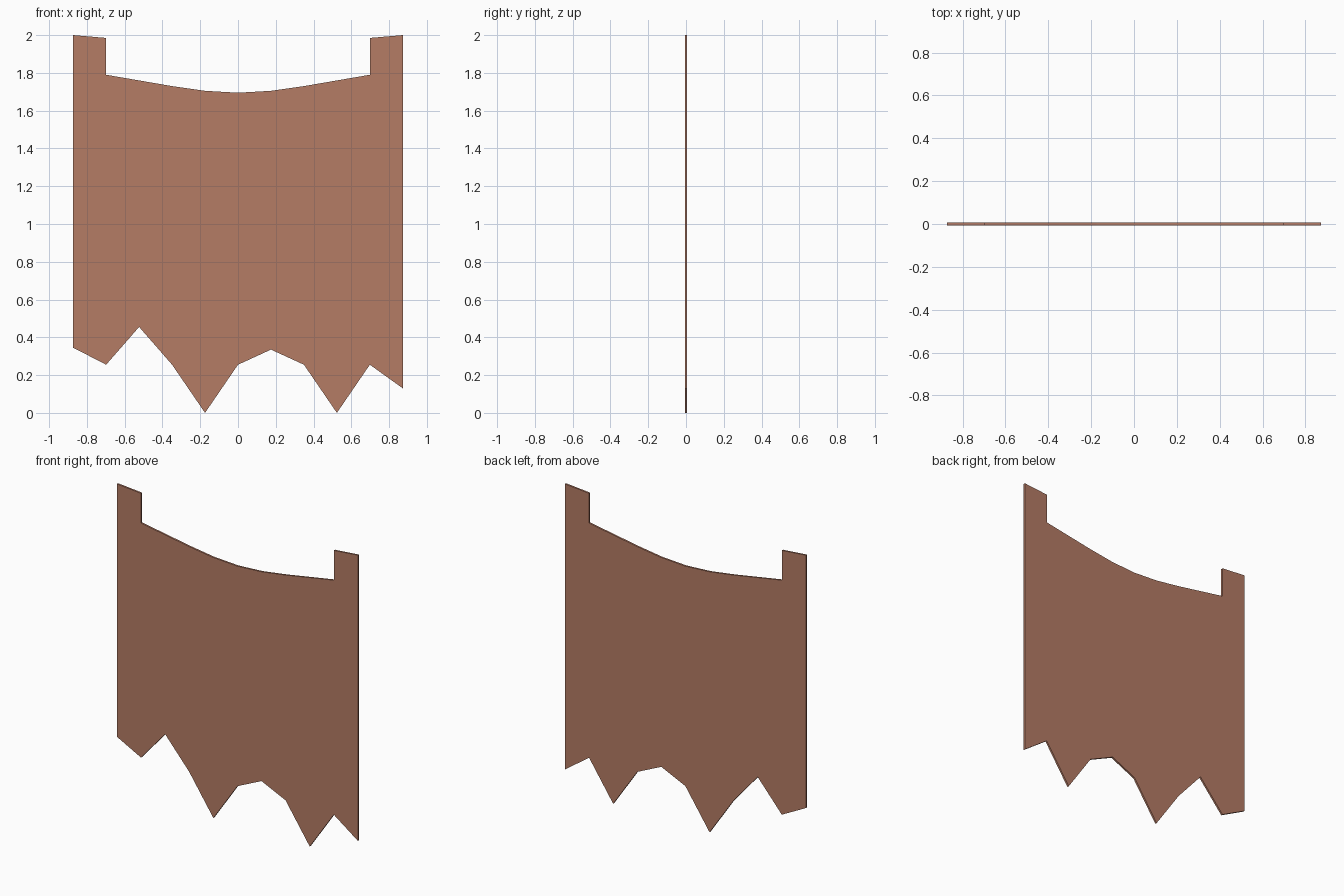
import bpy, bmesh

if "Cube" in bpy.data.objects:
    bpy.data.objects.remove(bpy.data.objects["Cube"])

THICKNESS = 0.012
STEP = 0.1745   # spacing of the outline points across the width

# ragged lower hem, left to right
hem_z = [0.345, 0.255, 0.455, 0.255, 0.0, 0.255, 0.335, 0.255, 0.0, 0.255, 0.13]
hem = [((i - 5) * STEP, z) for i, z in enumerate(hem_z)]

# right half of the sagging top edge with its raised corner tab, mirrored for the left
half = [(0.87, 2.0), (0.70, 1.985), (0.70, 1.79), (3 * STEP, 1.76),
        (2 * STEP, 1.73), (STEP, 1.705)]
half[0] = (5 * STEP, 2.0)
half[1] = (4 * STEP, 1.985)
half[2] = (4 * STEP, 1.79)
top = half + [(0, 1.695)] + [(-x, z) for x, z in reversed(half)]

# flat cloth outline, extruded to a thin sheet
bm = bmesh.new()
face = bm.faces.new([bm.verts.new((x, -THICKNESS / 2, z)) for x, z in hem + top])
extruded = bmesh.ops.extrude_face_region(bm, geom=[face], use_keep_orig=True)
moved = [g for g in extruded["geom"] if isinstance(g, bmesh.types.BMVert)]
bmesh.ops.translate(bm, verts=moved, vec=(0, THICKNESS, 0))
bmesh.ops.recalc_face_normals(bm, faces=bm.faces)
mesh = bpy.data.meshes.new("torn_banner")
bm.to_mesh(mesh)
bm.free()

banner = bpy.data.objects.new("torn_banner", mesh)
bpy.context.collection.objects.link(banner)

# rusty red-brown cloth
cloth = bpy.data.materials.new("cloth")
cloth.diffuse_color = (0.46, 0.20, 0.13, 1)
cloth.use_nodes = True
cloth.node_tree.nodes["Principled BSDF"].inputs["Base Color"].default_value = cloth.diffuse_color
mesh.materials.append(cloth)
